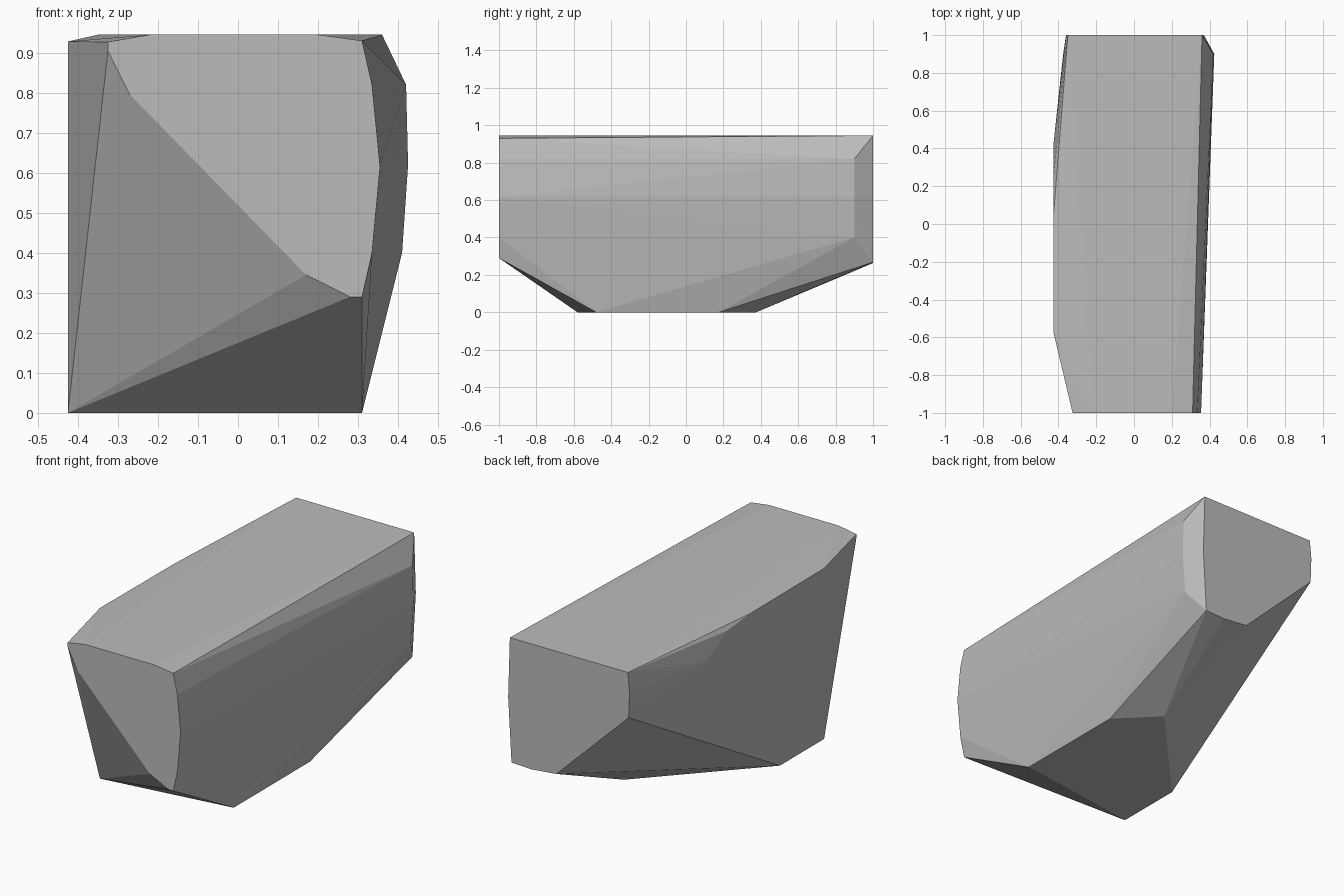
import bpy, bmesh

if "Cube" in bpy.data.objects:
    bpy.data.objects.remove(bpy.data.objects["Cube"])

# Corner points of the chipped block, grouped by the face they outline
front = [(x, -1, z) for x, z in [
    (-.325, .927), (-.325, .905), (-.27, .795), (.17, .345), (.28, .29), (.31, .29),
    (.335, .40), (.355, .615), (.335, .82), (.31, .93), (.2, .945), (-.22, .945)]]
back = [(x, 1, z) for x, z in [
    (-.35, .945), (-.36, .84), (-.355, .70), (.08, .278), (.23, .263),
    (.35, .268), (.37, .62), (.36, .945)]]
bottom = [(x, y, 0) for x, y in [
    (.31, -.48), (.31, .175), (.11, .375), (-.425, -.2), (-.425, -.58)]]
left = [(-.425, y, z) for y, z in [(-.58, .928), (.06, .925), (.25, .907), (.435, .805)]]
left.append((-.375, .9, .745))
right = [(x, .9, z) for x, z in [(.42, .82), (.425, .62), (.41, .40)]]

# Wrap the corners in a convex faceted skin
bm = bmesh.new()
for p in front + back + bottom + left + right:
    bm.verts.new(p)
hull = bmesh.ops.convex_hull(bm, input=bm.verts[:])
loose = [v for v in bm.verts if not v.link_faces]
bmesh.ops.delete(bm, geom=loose, context='VERTS')
bmesh.ops.dissolve_limit(bm, angle_limit=0.01, verts=bm.verts[:], edges=bm.edges[:])
bmesh.ops.recalc_face_normals(bm, faces=bm.faces[:])

mesh = bpy.data.meshes.new("stone_block")
bm.to_mesh(mesh)
bm.free()
stone = bpy.data.objects.new("stone_block", mesh)
bpy.context.collection.objects.link(stone)

# Plain stone grey
grey = bpy.data.materials.new("stone_grey")
grey.diffuse_color = (.5, .5, .5, 1)
grey.use_nodes = True
grey.node_tree.nodes["Principled BSDF"].inputs["Base Color"].default_value = grey.diffuse_color
mesh.materials.append(grey)
